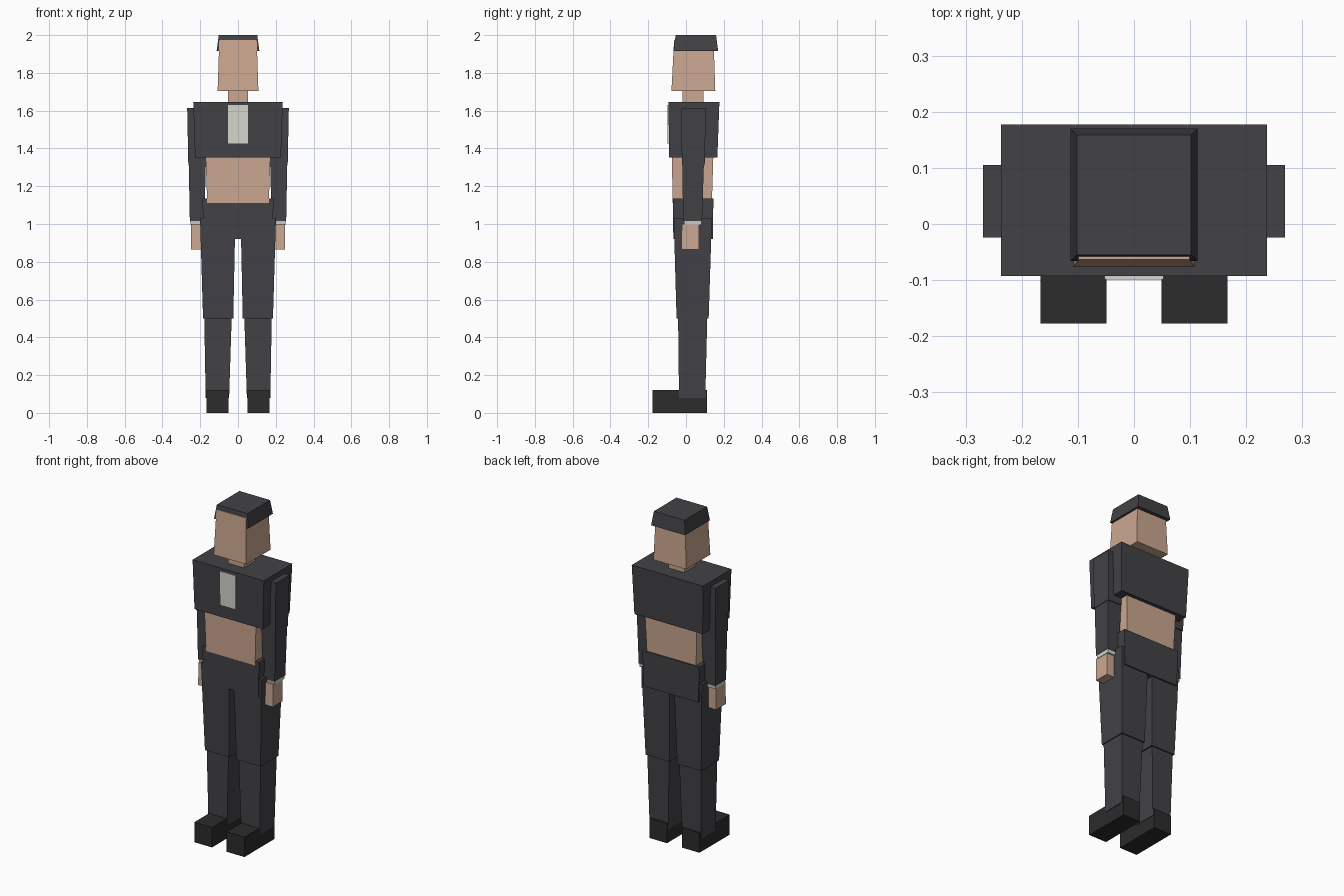
import bpy


def material(name, rgb):
    m = bpy.data.materials.new(name)
    m.diffuse_color = (*rgb, 1)
    return m


suit = material("suit_cloth", (0.055, 0.053, 0.06))
skin = material("skin", (0.60, 0.39, 0.28))
leather = material("shoe_leather", (0.025, 0.025, 0.025))
white = material("shirt_cloth", (0.68, 0.68, 0.62))


def block(name, mat, z0, bottom, z1, top, mirrored=False):
    """Tapered box; bottom and top are (x0, x1, y0, y1) rectangles."""
    verts = [(x, y, z)
             for z, (x0, x1, y0, y1) in ((z0, bottom), (z1, top))
             for x, y in ((x0, y0), (x1, y0), (x1, y1), (x0, y1))]
    faces = [(3, 2, 1, 0), (4, 5, 6, 7)]
    faces += [(i, (i + 1) % 4, (i + 1) % 4 + 4, i + 4) for i in range(4)]
    mesh = bpy.data.meshes.new(name)
    mesh.from_pydata(verts, [], faces)
    mesh.materials.append(mat)
    obj = bpy.data.objects.new(name, mesh)
    bpy.context.collection.objects.link(obj)
    if mirrored:
        obj.modifiers.new("mirror", 'MIRROR').use_mirror_merge = False
    return obj


# Head: the forehead pokes through the open front of the hair
block("hair", suit, 1.917, (-0.113, 0.113, -0.066, 0.170), 2.0, (-0.102, 0.102, -0.055, 0.159))
block("head", skin, 1.705, (-0.108, 0.108, -0.077, 0.155), 1.975, (-0.099, 0.099, -0.063, 0.146))
block("neck", skin, 1.60, (-0.053, 0.053, -0.018, 0.092), 1.75, (-0.053, 0.053, -0.018, 0.092))

# Torso
block("jacket_chest", suit, 1.352, (-0.227, 0.227, -0.089, 0.166), 1.647, (-0.237, 0.237, -0.093, 0.177))
block("shirt_front", white, 1.425, (-0.053, 0.053, -0.097, -0.08), 1.63, (-0.053, 0.053, -0.099, -0.08))
block("belly", skin, 1.11, (-0.163, 0.163, -0.071, 0.137), 1.40, (-0.173, 0.173, -0.075, 0.146))
block("hips", suit, 0.92, (-0.183, 0.183, -0.067, 0.142), 1.135, (-0.188, 0.188, -0.070, 0.145))

# Arms and hands
block("upper_arm", suit, 1.31, (0.172, 0.263, -0.022, 0.099), 1.615, (0.172, 0.269, -0.024, 0.105), True)
block("forearm", suit, 1.015, (0.178, 0.255, -0.016, 0.085), 1.33, (0.170, 0.261, -0.019, 0.095), True)
block("cuff", white, 0.995, (0.185, 0.251, -0.008, 0.080), 1.02, (0.182, 0.254, -0.012, 0.083), True)
block("hand", skin, 0.865, (0.190, 0.248, -0.024, 0.068), 1.0, (0.190, 0.248, -0.022, 0.070), True)

# Legs and shoes
block("thigh", suit, 0.50, (0.025, 0.185, -0.050, 0.120), 1.03, (0.014, 0.201, -0.065, 0.137), True)
block("shin", suit, 0.08, (0.047, 0.171, -0.037, 0.102), 0.52, (0.033, 0.179, -0.042, 0.113), True)
block("shoe", leather, 0.0, (0.049, 0.167, -0.177, 0.110), 0.12, (0.049, 0.167, -0.177, 0.110), True)
